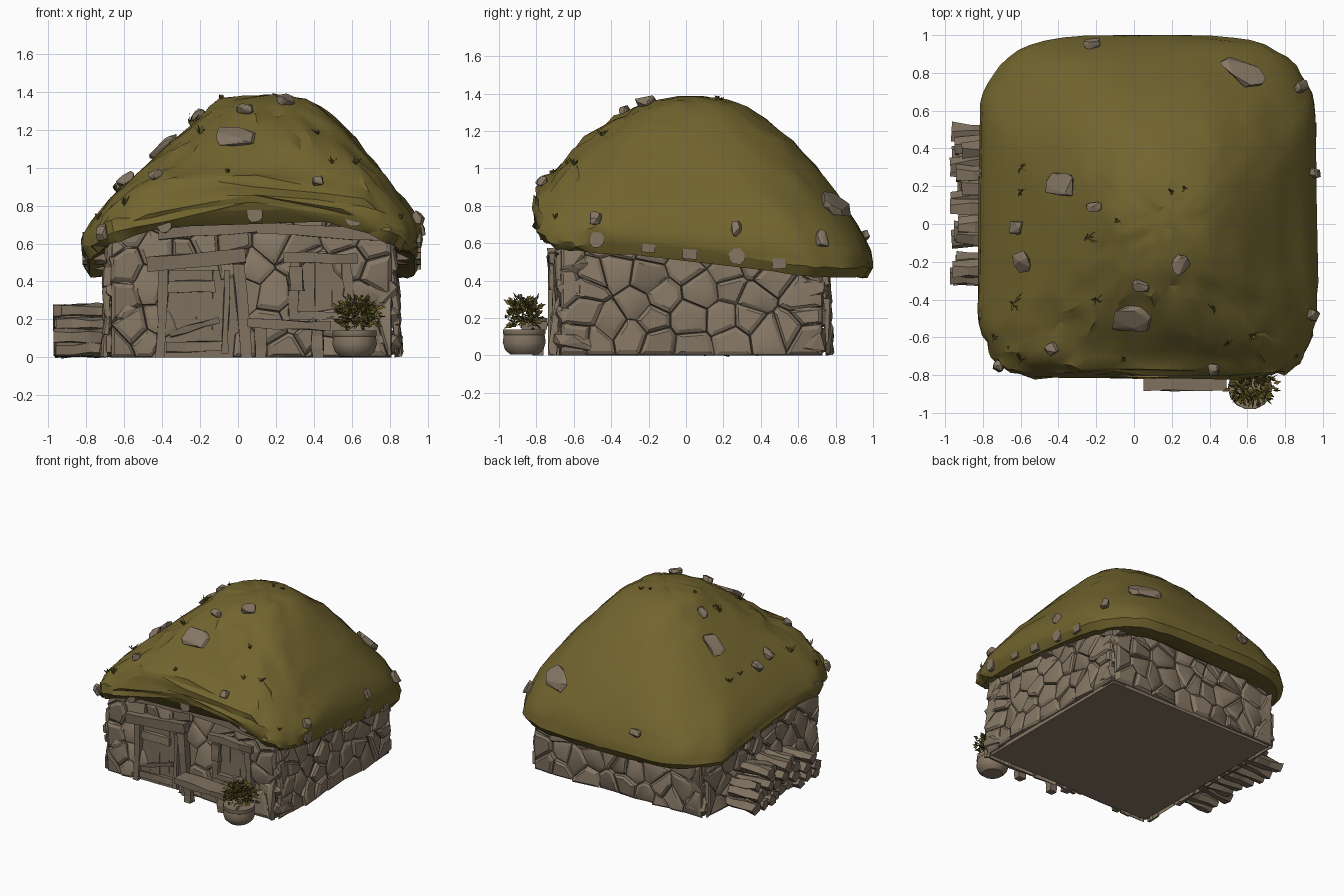
import bpy, bmesh, math, random
from mathutils import Vector, Matrix, noise
from mathutils.bvhtree import BVHTree

if "Cube" in bpy.data.objects:
    bpy.data.objects.remove(bpy.data.objects["Cube"])

random.seed(7)
rnd = random.uniform


def material(name, col):
    m = bpy.data.materials.new(name)
    m.diffuse_color = (*col, 1)
    m.use_nodes = True
    m.node_tree.nodes["Principled BSDF"].inputs["Base Color"].default_value = m.diffuse_color
    return m


STONE = material("grey brown stone", (0.235, 0.182, 0.127))
WOOD = material("weathered wood", (0.212, 0.164, 0.114))
MOSS = material("moss green", (0.168, 0.129, 0.028))
LEAF = material("dark leaf", (0.115, 0.095, 0.017))


def finish(name, bm, mat, angle=None):
    bmesh.ops.recalc_face_normals(bm, faces=bm.faces)
    me = bpy.data.meshes.new(name)
    bm.to_mesh(me)
    ob = bpy.data.objects.new(name, me)
    bpy.context.collection.objects.link(ob)
    me.materials.append(mat)
    if angle:
        bpy.context.view_layer.objects.active = ob
        ob.select_set(True)
        bpy.ops.object.shade_smooth_by_angle(angle=math.radians(angle))
        ob.select_set(False)
    return ob


def rock(bm, loc, size, jitter=0.3, rot=None):
    """Convex rough rock added to bm."""
    rot = rot or Matrix.Identity(3)
    pts = []
    for i in range(26):
        d = Vector((rnd(-1, 1), rnd(-1, 1), rnd(-1, 1)))
        d /= max(abs(c) for c in d) ** 0.6 * d.length ** 0.4
        d *= 1 - rnd(0, jitter)
        pts.append(bm.verts.new(rot @ Vector(a * b for a, b in zip(d, size)) + Vector(loc)))
    r = bmesh.ops.convex_hull(bm, input=pts)
    junk = set(r["geom_interior"]) | set(r["geom_unused"])
    bmesh.ops.delete(bm, geom=[v for v in junk if isinstance(v, bmesh.types.BMVert)], context='VERTS')


def beam(bm, p, q, w, h, sides=4, jit=0.006):
    """Hewn beam or log from p to q."""
    p, q = Vector(p), Vector(q)
    axis = (q - p).normalized()
    side = axis.cross(Vector((0, 0, 1)))
    side = side.normalized() if side.length > 0.2 else Vector((1, 0, 0))
    up = side.cross(axis)
    k = 1 / math.cos(math.pi / sides)
    rings = []
    for t in (0, 0.33, 0.7, 1):
        c = p.lerp(q, t)
        rings.append([bm.verts.new(
            c + side * (math.cos(a) * w / 2 * k + rnd(-jit, jit)) + up * (math.sin(a) * h / 2 * k + rnd(-jit, jit)))
            for a in [(i + 0.5) * 2 * math.pi / sides for i in range(sides)]])
    for a, b in zip(rings, rings[1:]):
        for i in range(sides):
            j = (i + 1) % sides
            bm.faces.new((a[i], a[j], b[j], b[i]))
    bm.faces.new(rings[0])
    bm.faces.new(rings[-1])


def beams(name, items, mat=WOOD, **kw):
    bm = bmesh.new()
    for it in items:
        beam(bm, *it, **kw)
    return finish(name, bm, mat)


# ---- rubble walls: cells of a jittered grid, each a rounded stone ----
def clip(poly, mid, n):
    out = []
    for a, b in zip(poly, poly[1:] + poly[:1]):
        da, db = (a - mid).dot(n), (b - mid).dot(n)
        if da <= 0:
            out.append(a)
        if da * db < 0:
            out.append(a.lerp(b, da / (da - db)))
    return out


def rubble_wall(name, start, u, n, length, height, holes=()):
    bm = bmesh.new()
    start, u, n = Vector(start), Vector(u), Vector(n)
    nx, nz = round(length / 0.165), round(height / 0.13)
    sites = [Vector(((i + 0.5 + (j % 2 - 0.5) * 0.5 + rnd(-.45, .45)) * length / nx,
                     (j + 0.5 + rnd(-.42, .42)) * height / nz)) for i in range(nx) for j in range(nz)]

    def place(v, d):
        return bm.verts.new(start + u * v.x + Vector((0, 0, v.y)) + n * (d - 0.05 * v.y))
    for s in sites:
        if any(a < s.x < b and c < s.y < d for a, b, c, d in holes):
            continue
        poly = [Vector(c) for c in ((0, 0), (length, 0), (length, height), (0, height))]
        for o in sites:
            if o is not s and (o - s).length < 0.5:
                poly = clip(poly, (o + s) / 2, o - s)
        if len(poly) < 3:
            continue
        c = sum(poly, Vector((0, 0))) / len(poly)
        depth, tx, tz = rnd(0.038, 0.056), rnd(-.16, .16), rnd(-.16, .16)
        rings = []
        for k, d in ((1.0, 0.4), (0.95, 0.75), (0.7, 1.0)):
            ring = []
            for p in poly:
                r = (p - c) * k
                ring.append(place(c + r, d * depth + (r.x * tx + r.y * tz if d > 0.5 else 0)))
            rings.append(ring)
        for a, b in zip(rings, rings[1:]):
            for i in range(len(a)):
                j = (i + 1) % len(a)
                bm.faces.new((a[i], a[j], b[j], b[i]))
        bm.faces.new(rings[-1])
    finish(name, bm, STONE, 26)


X0, X1, Y0, Y1 = -0.67, 0.81, -0.67, 0.73
rubble_wall("front_wall", (X0, Y0, 0), (1, 0, 0), (0, -1, 0), X1 - X0, 0.8,
            [(0.27, 0.7, -1, 0.47), (0.94, 1.28, 0.2, 0.5)])
rubble_wall("right_wall", (X1, Y0, 0), (0, 1, 0), (1, 0, 0), Y1 - Y0, 0.64)
rubble_wall("left_wall", (X0, Y0, 0), (0, 1, 0), (-1, 0, 0), Y1 - Y0, 0.64)
rubble_wall("back_wall", (X0, Y1, 0), (1, 0, 0), (0, 1, 0), X1 - X0, 0.56)

# solid core behind the stones
bm = bmesh.new()
bmesh.ops.create_cube(bm, size=1, matrix=Matrix.Translation(((X0 + X1) / 2, (Y0 + Y1) / 2, 0.28))
                      @ Matrix.Diagonal((X1 - X0 - 0.02, Y1 - Y0 - 0.02, 0.56, 1)))
finish("wall_core", bm, STONE)

# stacked corner stones
bm = bmesh.new()
for x in (X0 + 0.07, X1 - 0.06):
    for y in (Y0 + 0.07, Y1 - 0.07):
        for z in (0.08, 0.215, 0.355, 0.49, 0.6)[:5 if y < 0 else 4]:
            r = rnd(0.115, 0.128) - 0.04 * z
            rock(bm, (x, y, z), (r, r, 0.078), 0.14)
finish("corner_stones", bm, STONE)

# ---- moss roof: z, x min, x max, y min, y max, squareness ----
PROFILE = [(1.385, .12, .26, -.04, .10, 2), (1.365, -.09, .36, -.17, .22, 2.2), (1.325, -.15, .44, -.28, .33, 2.4),
           (1.26, -.21, .515, -.39, .43, 2.6), (1.15, -.33, .62, -.53, .57, 3), (1.02, -.48, .73, -.67, .69, 3.5),
           (.89, -.62, .83, -.76, .81, 4.2), (.77, -.74, .92, -.80, .92, 5.2), (.66, -.81, .965, -.815, .985, 6.5),
           (.59, -.82, .965, -.81, 1.0, 7), (.54, -.785, .93, -.775, .965, 7), (.56, -.71, .85, -.73, .80, 7),
           (.64, -.60, .75, -.60, .65, 6)]
SEG = 52
rows = []
for a, b in zip(PROFILE, PROFILE[1:]):
    rows += [a, tuple((p + q) / 2 for p, q in zip(a, b))] if a[0] > .6 else [a]
rows.append(PROFILE[-1])
bm = bmesh.new()
rings = []
for ri, (z, xa, xb, ya, yb, n) in enumerate(rows):
    ring = []
    for i in range(SEG):
        t = 2 * math.pi * (i + 0.5 * (ri % 2)) / SEG
        c, s = math.cos(t), math.sin(t)
        m = n - 0.55 * (n - 2) * min(1, max(0, s * 2))
        p = Vector(((xa + xb) / 2 + math.copysign(abs(c) ** (2 / m), c) * (xb - xa) / 2,
                    (ya + yb) / 2 + math.copysign(abs(s) ** (2 / m), s) * (yb - ya) / 2, z))
        low = min(1, max(0, (1.0 - z) / 0.4))
        arch = max(0, 1 - abs((p.x - 0.08) / 0.85) ** 1.6)
        p.z += low * (0.23 * arch * min(1, max(0, (-p.y - 0.35) / 0.35)) - 0.12 * min(1, max(0, (p.y + 0.1) / 0.8)))
        rough = 0.035 if p.y < -0.3 else 0.014
        p += noise.noise_vector(p * 5) * rough * .65 + noise.noise_vector(p * 14) * rough * 0.75
        ring.append(bm.verts.new(p))
    rings.append(ring)
for a, b in zip(rings, rings[1:]):
    for i in range(SEG):
        j = (i + 1) % SEG
        bm.faces.new((a[i], a[j], b[j], b[i]))
bm.faces.new(rings[0])
bm.faces.new(rings[-1])
bmesh.ops.triangulate(bm, faces=bm.faces)
roof_tree = BVHTree.FromBMesh(bm)
finish("moss_roof", bm, MOSS, 28)


def on_roof(x, y):
    hit, nor, _, _ = roof_tree.ray_cast(Vector((x, y, 3)), Vector((0, 0, -1)))
    return (hit, nor) if hit else roof_tree.find_nearest(Vector((x, y, 0.66)))[:2]


# stones resting in the moss: x, y, half sizes
bm = bmesh.new()
for x, y, a, b in [(-.01, -.5, .12, .09), (.57, .79, .14, .09), (-.38, .21, .07, .1), (-.58, -.2, .065, .06),
                   (-.61, -.02, .04, .05), (.24, -.21, .06, .05), (-.2, .09, .03, .055), (-.72, -.76, .035, .05),
                   (.945, .27, .035, .045), (.94, -.48, .035, .045), (-.22, .94, .05, .035), (-.43, -.66, .035, .035),
                   (.87, .72, .035, .06), (.04, -.32, .05, .03), (.42, -.76, .035, .035)]:
    hit, nor = on_roof(x, y)
    rock(bm, hit - nor * (.004 if a == .12 else .016), (a, b, 0.028), 0.22, nor.to_track_quat('Z', 'Y').to_matrix())
finish("roof_stones", bm, STONE)


def blade(bm, base, d, w):
    side = d.cross(Vector((rnd(-1, 1), rnd(-1, 1), rnd(-1, 1)))).normalized() * w
    bm.faces.new([bm.verts.new(p) for p in (base, base + d * .4 + side, base + d, base + d * .4 - side)])


# grass tufts: x, y, blade length
bm = bmesh.new()
for x, y, size in [(-.25, -.07, .14), (-.09, .02, .05), (-.64, -.42, .13), (-.2, -.4, .11), (-.6, .17, .08),
                   (-.6, .3, .08), (.2, .17, .045), (.27, .19, .045), (-.05, -.72, .06), (.5, -.64, .08),
                   (-.74, -.6, .08), (-.6, -.72, .1), (.42, -.45, .08), (.86, -.7, .06), (.62, -.6, .1)]:
    hit, nor = on_roof(x, y)
    for k in range(9):
        d = nor * 0.3 + Vector((rnd(-.5, .5), rnd(-.5, .5), 0.7))
        blade(bm, hit, d * size * rnd(.5, 1.1), 0.007)
finish("grass_tufts", bm, LEAF)

# ---- timber: projecting log ends under the eaves ----
beams("front_log_ends", [((x, -.80, z), (x, -.5, z), .08, .08) for x, z in ((-.39, .70), (.09, .755), (.61, .73))],
      STONE, sides=8, jit=.004)
beams("side_log_ends", [((-.82, y, z), (.965, y, z), .08, .08) for y, z in ((-.48, .62), (.27, .53))],
      STONE, sides=8, jit=.004)
beams("eave_planks", [((s * .885 + .08, y, z), (s * .6 + .08, y, z), .07, .05)
                      for s in (-1, 1) for y, z in ((-.2, .58), (.02, .54), (.5, .49))])
beams("front_wall_plate", [((-.42, -.69, .65), (.1, -.69, .69), .06, .06), ((.1, -.69, .69), (.8, -.69, .64), .06, .06)])

# door with frame
beams("door_planks", [((x, -.66, 0), (x + .005, -.66, .46), .086, .03) for x in (-.35, -.265, -.18, -.095, -.03)],
      jit=.003)
beams("door_frame", [((-.48, -.705, .49), (.04, -.705, .535), .07, .075), ((.04, -.705, 0), (.005, -.705, .49), .06, .06),
                     ((-.41, -.69, 0), (-.39, -.69, .48), .05, .05)])
beams("door_rails", [((-.39, -.685, .37), (-.12, -.685, .375), .03, .06), ((-.38, -.685, .05), (-.06, -.685, .06), .03, .05),
                     ((-.36, -.68, .12), (-.1, -.68, .2), .02, .03), ((-.07, -.68, .02), (-.06, -.68, .46), .03, .05)])

# window
beams("window_frame", [((.24, -.70, .53), (.63, -.70, .515), .06, .055), ((.29, -.69, .22), (.3, -.69, .5), .05, .04),
                       ((.60, -.69, .22), (.57, -.69, .5), .05, .04), ((.27, -.69, .22), (.62, -.69, .22), .05, .04)])
beams("window_shutter", [((.31, -.715, .35), (.30, -.715, .48), .07, .03)])
beams("window_panel", [((x, -.665, .22), (x, -.665, .5), .088, .02) for x in (.36, .45, .54)], jit=.002)

# bench
beams("bench_seat", [((.05, -.81, .18), (.49, -.81, .165), .14, .045)])
beams("bench_legs", [((x, -.79, 0), (x, -.79, .16), .06, .05) for x in (.12, .42)])

# ---- firewood stack ----
logs = []
for row, (y0, count) in enumerate([(-.08, 7), (-.04, 6), (-.07, 6), (.0, 4)]):
    for k in range(count):
        y, z = y0 + k * .093 + rnd(-.012, .012), .042 + row * .066 + rnd(-.005, .005)
        logs.append(((-.95 + rnd(-.025, .04), y, z), (-.66, y + rnd(-.03, .03), z), rnd(.07, .09), .066))
for y, z in ((-.28, .045), (-.205, .045), (-.28, .11), (-.2, .11), (-.24, .175)):
    logs.append(((-.965 + rnd(-.015, .03), y, z), (-.7, y, z), .08, .068))
beams("firewood", logs, sides=5, jit=.01)

# ---- stone pot and shrub ----
bm = bmesh.new()
prof = [(0, .004), (.075, .004), (.105, .03), (.118, .07), (.112, .11), (.117, .118), (.116, .14), (.09, .14), (0, .13)]
ring = [bm.verts.new((.615 + r, -.865, z)) for r, z in prof]
bmesh.ops.spin(bm, geom=[bm.edges.new(p) for p in zip(ring, ring[1:])],
               cent=(.615, -.865, 0), axis=(0, 0, 1), angle=2 * math.pi, steps=14)
bmesh.ops.remove_doubles(bm, verts=bm.verts, dist=1e-4)
finish("plant_pot", bm, STONE, 35)
bm = bmesh.new()
for k in range(420):
    d = Vector((rnd(-1, 1), rnd(-1, 1), rnd(-.6, 1))).normalized()
    base = Vector((.63, -.865, .215)) + Vector((d.x * .12, d.y * .095, d.z * .105)) * rnd(.3, 1)
    blade(bm, base, (d * .7 + Vector((rnd(-.9, .9), rnd(-.9, .9), rnd(-.3, .8)))) * rnd(.02, .036), .012)
finish("shrub_leaves", bm, LEAF)
